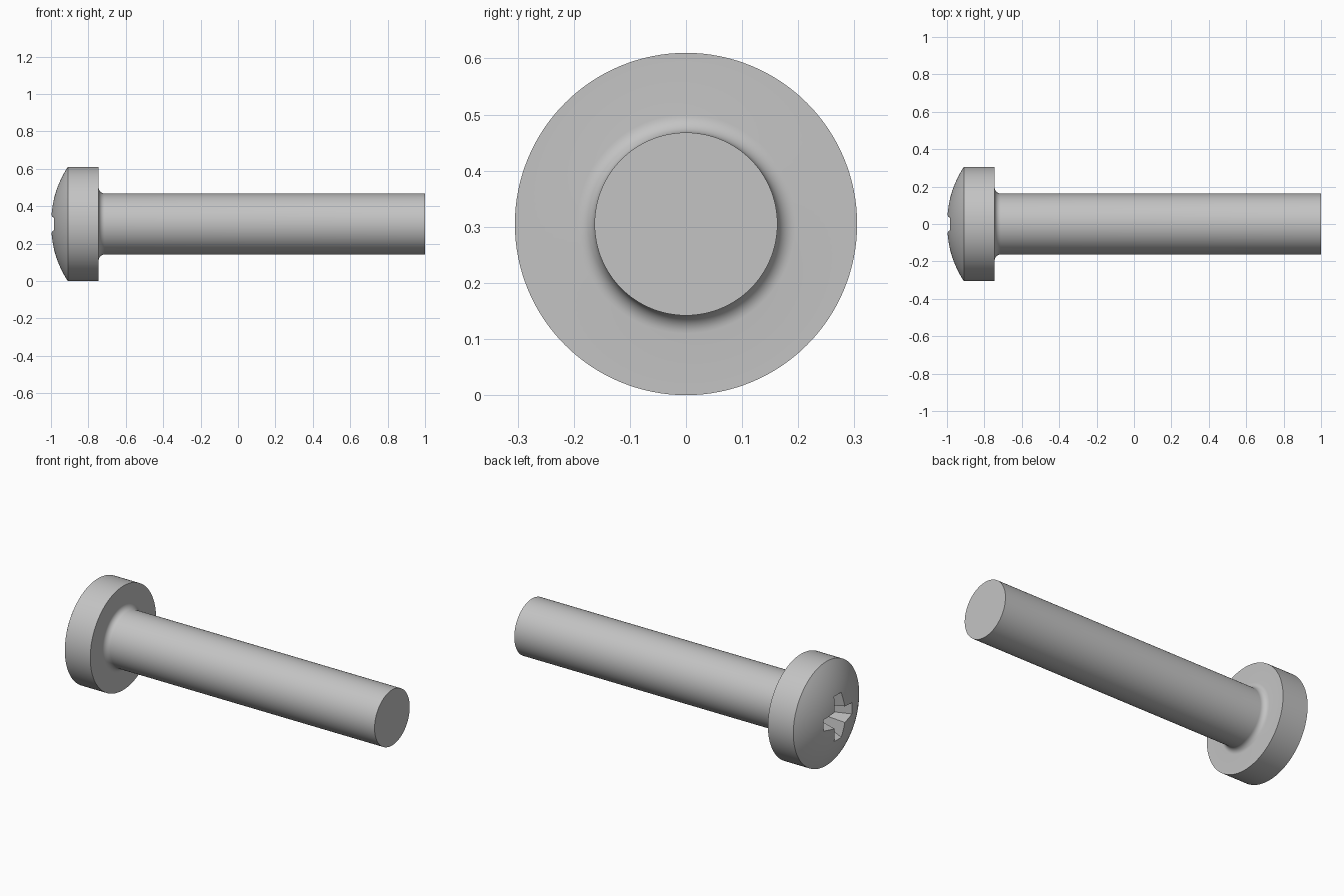
import bpy, bmesh
from math import sin, cos, pi, asin
from mathutils import Vector, Matrix

cube = bpy.data.objects.get("Cube")
if cube:
    bpy.data.objects.remove(cube, do_unlink=True)

HEAD_R, SHANK_R, FILLET = 0.305, 0.163, 0.032
TIP, UNDER, RIM, CROWN = 1.0, -0.745, -0.91, -1.001
AXIS_Z = HEAD_R

steel = bpy.data.materials.new("grey steel")
steel.use_nodes = True
grey = (0.55, 0.55, 0.55, 1)
steel.diffuse_color = grey
steel.node_tree.nodes["Principled BSDF"].inputs["Base Color"].default_value = grey


def make_object(name, bm):
    bmesh.ops.recalc_face_normals(bm, faces=bm.faces)
    mesh = bpy.data.meshes.new(name)
    bm.to_mesh(mesh)
    bm.free()
    mesh.materials.append(steel)
    obj = bpy.data.objects.new(name, mesh)
    obj.location.z = AXIS_Z
    bpy.context.collection.objects.link(obj)
    return obj


def revolve(name, profile, steps=128):
    """Spin (x, radius) points around the x axis."""
    bm = bmesh.new()
    verts = [bm.verts.new((x, 0, r)) for x, r in profile]
    edges = [bm.edges.new(pair) for pair in zip(verts, verts[1:])]
    bmesh.ops.spin(bm, geom=verts + edges, cent=(0, 0, 0), axis=(1, 0, 0),
                   angle=2 * pi, steps=steps, use_merge=True)
    bmesh.ops.remove_doubles(bm, verts=bm.verts, dist=1e-5)
    return make_object(name, bm)


# Domed crown, straight rim, filleted neck and plain shank
sag = RIM - CROWN
dome_r = (HEAD_R ** 2 + sag ** 2) / (2 * sag)
sweep = asin(HEAD_R / dome_r)
dome = [(CROWN + dome_r * (1 - cos(sweep * i / 16)), dome_r * sin(sweep * i / 16))
        for i in range(17)]
neck = [(UNDER + FILLET * (1 - cos(a)), SHANK_R + FILLET * (1 - sin(a)))
        for a in (pi / 2 * i / 8 for i in range(9))]
screw = revolve("screw_body", dome + [(UNDER, HEAD_R)] + neck + [(TIP, SHANK_R), (TIP, 0)])


# Tapered cross recess with a pointed floor
def cross_ring(bm, x, reach, half, corner):
    ring = []
    for k in range(4):
        turn = Matrix.Rotation(k * pi / 2, 3, 'X')
        for y, z in ((reach, -half), (reach, half), (corner, corner)):
            ring.append(bm.verts.new(turn @ Vector((x, y, z))))
    return ring


bm = bmesh.new()
mouth = cross_ring(bm, -1.03, 0.155, 0.036, 0.052)
floor = cross_ring(bm, -0.86, 0.07, 0.025, 0.028)
point = bm.verts.new((-0.83, 0, 0))
bm.faces.new(mouth)
for i in range(12):
    j = (i + 1) % 12
    bm.faces.new((mouth[i], mouth[j], floor[j], floor[i]))
    bm.faces.new((floor[i], floor[j], point))
cutter = make_object("recess_cutter", bm)
cutter.hide_render = True

cut = screw.modifiers.new("cross_recess", 'BOOLEAN')
cut.operation, cut.solver, cut.object = 'DIFFERENCE', 'EXACT', cutter
bpy.ops.object.select_all(action='DESELECT')
screw.select_set(True)
bpy.context.view_layer.objects.active = screw
bpy.ops.object.modifier_apply(modifier=cut.name)
bpy.data.objects.remove(cutter, do_unlink=True)
bpy.ops.object.shade_smooth_by_angle(angle=pi / 9)
